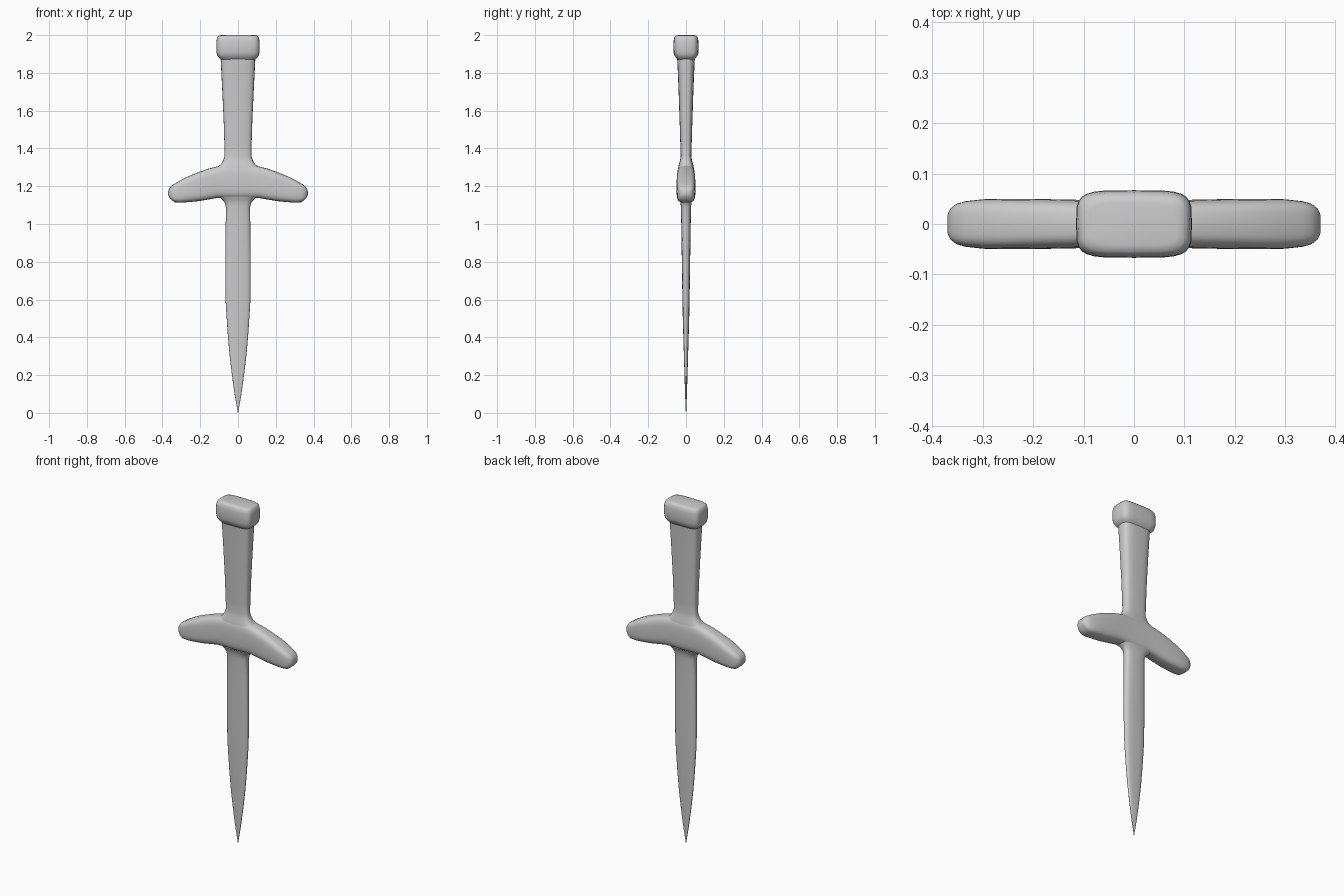
import bpy, bmesh, math

if "Cube" in bpy.data.objects:
    bpy.data.objects.remove(bpy.data.objects["Cube"])

SIDES = 28


def ring(a, b, power):
    """Rounded-rectangle section with half sizes a and b."""
    pts = []
    for i in range(SIDES):
        t = 2 * math.pi * i / SIDES
        c, s = math.cos(t), math.sin(t)
        pts.append((a * math.copysign(abs(c) ** (2 / power), c),
                    b * math.copysign(abs(s) ** (2 / power), s)))
    return pts


def loft(name, sections, cap_start, cap_end):
    """Skin a list of point rings into one smooth object."""
    bm = bmesh.new()
    rings = [[bm.verts.new(p) for p in sec] for sec in sections]
    for r0, r1 in zip(rings, rings[1:]):
        for i in range(SIDES):
            j = (i + 1) % SIDES
            bm.faces.new((r0[i], r0[j], r1[j], r1[i]))
    # flat caps only on the visible ends
    first = bm.faces.new(rings[0][::-1])
    last = bm.faces.new(rings[-1])
    bmesh.ops.recalc_face_normals(bm, faces=bm.faces[:])
    hidden = [f for f, keep in ((first, cap_start), (last, cap_end)) if not keep]
    if hidden:
        bmesh.ops.delete(bm, geom=hidden, context='FACES_ONLY')
    mesh = bpy.data.meshes.new(name)
    bm.to_mesh(mesh)
    bm.free()
    obj = bpy.data.objects.new(name, mesh)
    bpy.context.collection.objects.link(obj)
    bpy.ops.object.select_all(action='DESELECT')
    obj.select_set(True)
    bpy.context.view_layer.objects.active = obj
    bpy.ops.object.shade_smooth_by_angle(angle=math.radians(50))
    return obj


def upright(name, rows, power, cap_start=False, cap_end=False):
    """Loft along z; rows are (z, half width, half depth)."""
    return loft(name, [[(x, y, z) for x, y in ring(w, d, power)] for z, w, d in rows],
                cap_start, cap_end)


# Blade: tapers to a point, flares where it meets the guard
upright("blade", [
    (0.0, 0.001, 0.001), (0.1, 0.018, 0.005), (0.2, 0.032, 0.008),
    (0.3, 0.044, 0.011), (0.4, 0.053, 0.014), (0.5, 0.06, 0.017),
    (0.6, 0.066, 0.019), (0.8, 0.067, 0.022), (1.0, 0.065, 0.025),
    (1.09, 0.064, 0.027), (1.115, 0.071, 0.029), (1.13, 0.085, 0.034),
    (1.145, 0.105, 0.040)], 2.8, cap_start=True)

# Grip: widens upwards, flares at the guard
upright("grip", [
    (1.285, 0.14, 0.043), (1.30, 0.11, 0.041), (1.315, 0.092, 0.038),
    (1.335, 0.079, 0.032), (1.36, 0.071, 0.028), (1.42, 0.072, 0.030),
    (1.55, 0.076, 0.034), (1.7, 0.083, 0.039), (1.82, 0.089, 0.044),
    (1.88, 0.092, 0.047)], 3.2)

# Pommel: rounded block
upright("pommel", [
    (1.872, 0.090, 0.046), (1.88, 0.101, 0.053), (1.893, 0.110, 0.062),
    (1.91, 0.114, 0.066), (1.94, 0.115, 0.067), (1.97, 0.114, 0.066),
    (1.988, 0.110, 0.062), (1.997, 0.102, 0.054), (2.0, 0.088, 0.042)],
    4.5, cap_start=False, cap_end=True)

# Guard: drooping cross-bar, rows are (x, bottom z, top z, half depth)
half = [
    (0.0, 1.135, 1.318, 0.047), (0.06, 1.138, 1.315, 0.047),
    (0.11, 1.138, 1.305, 0.048), (0.16, 1.129, 1.292, 0.049),
    (0.21, 1.121, 1.274, 0.050), (0.26, 1.116, 1.254, 0.050),
    (0.30, 1.113, 1.234, 0.049), (0.335, 1.115, 1.214, 0.045),
    (0.352, 1.127, 1.203, 0.040), (0.364, 1.142, 1.188, 0.031),
    (0.37, 1.156, 1.173, 0.018)]
rows = [(-x, b, t, d) for x, b, t, d in half[:0:-1]] + half
loft("guard", [[(x, y, (b + t) / 2 + h) for y, h in ring(d, (t - b) / 2, 3.6)]
               for x, b, t, d in rows], True, True)
